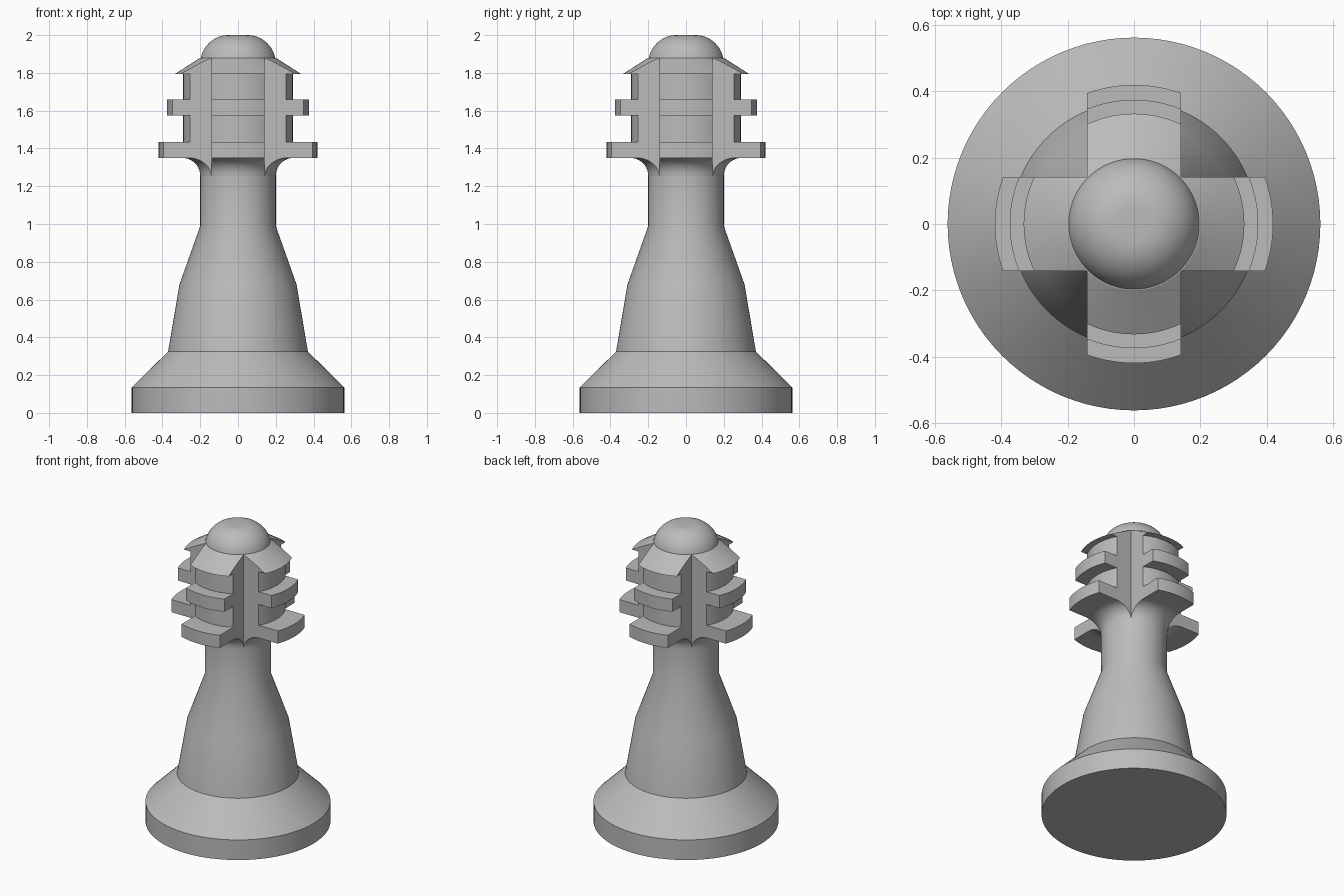
import bpy, bmesh, math
from mathutils import Matrix, Vector

cube = bpy.data.objects.get("Cube")
if cube:
    bpy.data.objects.remove(cube, do_unlink=True)

SEGMENTS = 96
COLOUR = (0.5, 0.5, 0.5, 1)
grey = bpy.data.materials.new("plain_grey")
grey.use_nodes = True
grey.diffuse_color = COLOUR
grey.node_tree.nodes["Principled BSDF"].inputs["Base Color"].default_value = COLOUR


def arc(cx, cz, radius, start, end, steps):
    """Profile points (radius, height) along a circular arc, in degrees."""
    angles = [math.radians(start + (end - start) * i / steps) for i in range(steps + 1)]
    return [(cx + radius * math.cos(a), cz + radius * math.sin(a)) for a in angles]


def add_object(name, bm):
    bmesh.ops.recalc_face_normals(bm, faces=bm.faces)
    mesh = bpy.data.meshes.new(name)
    bm.to_mesh(mesh)
    bm.free()
    mesh.materials.append(grey)
    obj = bpy.data.objects.new(name, mesh)
    bpy.context.collection.objects.link(obj)
    return obj


def activate(obj):
    bpy.ops.object.select_all(action="DESELECT")
    obj.select_set(True)
    bpy.context.view_layer.objects.active = obj


def smooth(obj):
    activate(obj)
    bpy.ops.object.shade_smooth_by_angle(angle=math.radians(30))


def lathe(name, profile):
    """Turn a profile around z; it closes wherever it meets the axis."""
    bm = bmesh.new()
    verts = [bm.verts.new((r, 0, z)) for r, z in profile]
    edges = [bm.edges.new(pair) for pair in zip(verts, verts[1:])]
    bmesh.ops.spin(bm, geom=verts + edges, cent=(0, 0, 0), axis=(0, 0, 1),
                   angle=math.tau, steps=SEGMENTS, use_merge=True)
    bmesh.ops.remove_doubles(bm, verts=bm.verts, dist=1e-5)
    return add_object(name, bm)


# Foot and tapering shaft
body = lathe("base_and_shaft", [
    (0, 0), (0.5625, 0), (0.5625, 0.135), (0.37, 0.325),
    (0.31, 0.68), (0.2, 0.99), (0.2, 1.255)])

# Flanged head with a flared underside and a sloping roof
head = lathe("flanged_head", [(0, 1.255)] + arc(0.295, 1.255, 0.095, 180, 90, 10) + [
    (0.42, 1.35), (0.42, 1.435), (0.29, 1.435), (0.29, 1.575),
    (0.375, 1.575), (0.375, 1.66), (0.29, 1.66), (0.29, 1.795),
    (0.333, 1.795), (0.2, 1.88), (0, 1.88)])

# Four corner blocks cut the head into a cross
INNER, OUTER, LOW, HIGH = 0.1415, 0.6, 1.2, 1.95
bm = bmesh.new()
size = Vector((OUTER - INNER, OUTER - INNER, HIGH - LOW))
for sx in (-1, 1):
    for sy in (-1, 1):
        mid = (INNER + OUTER) / 2
        place = Matrix.Translation((sx * mid, sy * mid, (LOW + HIGH) / 2))
        bmesh.ops.create_cube(bm, size=1, matrix=place @ Matrix.Diagonal(size.to_4d()))
cutter = add_object("corner_cutter", bm)
cutter.hide_render = True

cut = head.modifiers.new("corner_notches", "BOOLEAN")
cut.operation = "DIFFERENCE"
cut.solver = "EXACT"
cut.object = cutter
activate(head)
bpy.ops.object.modifier_apply(modifier=cut.name)
bpy.data.objects.remove(cutter, do_unlink=True)

# Rounded cap
cap = lathe("domed_cap", arc(0.05, 1.85, 0.15, 11.5, 90, 14) + [(0, 2)])

for part in (body, head, cap):
    smooth(part)
